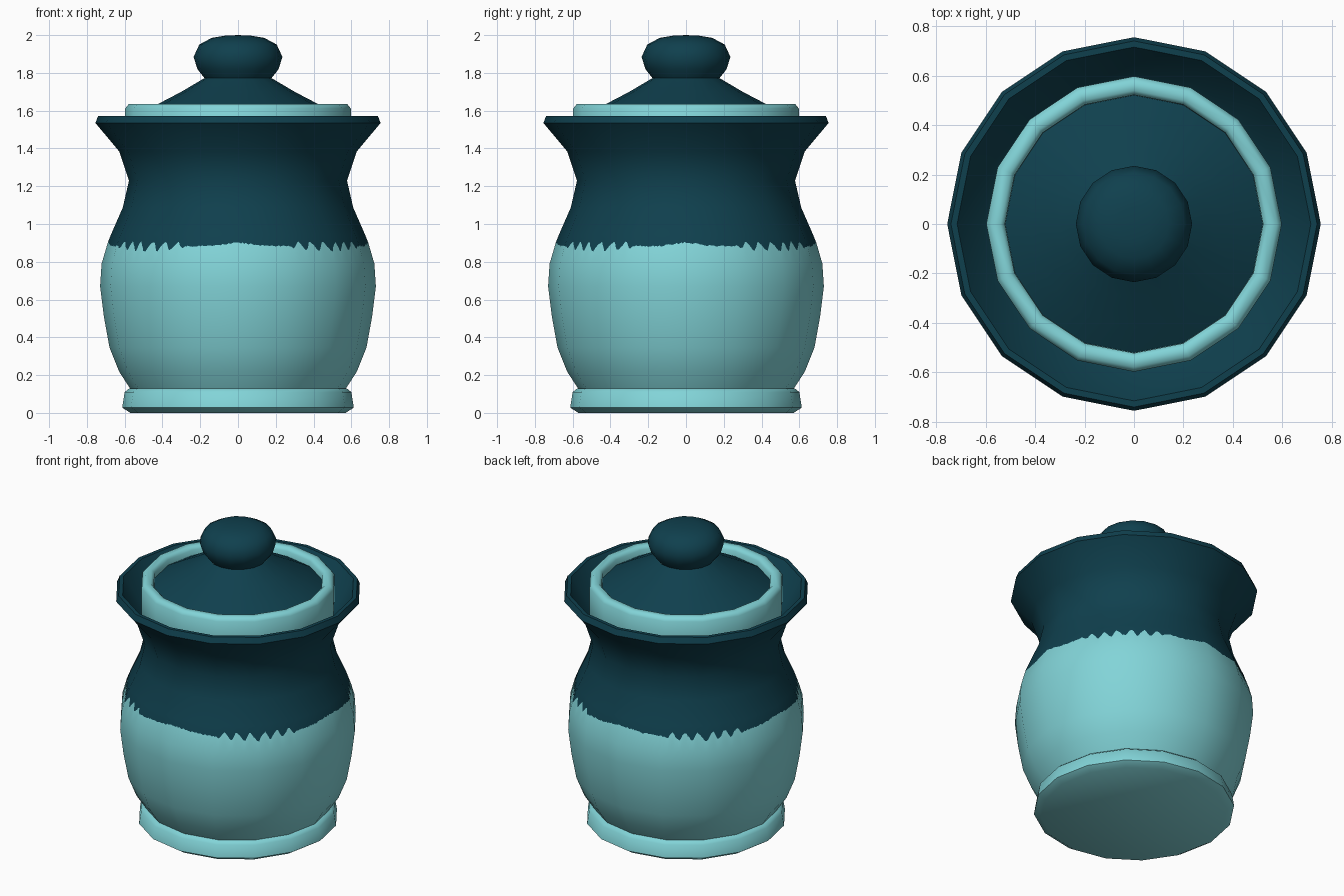
import bpy, math, random
from mathutils import Vector

if "Cube" in bpy.data.objects:
    bpy.data.objects.remove(bpy.data.objects["Cube"])

random.seed(4)
SIDES, SUB = 16, 32          # 16-sided jar; body columns per side for the glaze edge


def material(name, rgb):
    m = bpy.data.materials.new(name)
    m.diffuse_color = (*rgb, 1)
    m.use_nodes = True
    m.node_tree.nodes["Principled BSDF"].inputs["Base Color"].default_value = m.diffuse_color
    return m


dark = material("dark_teal_glaze", (0.0048, 0.051, 0.076))
light = material("pale_turquoise_glaze", (0.223, 0.658, 0.686))


def make(name, verts, faces, mats):
    me = bpy.data.meshes.new(name)
    me.from_pydata(verts, [], faces)
    for m in mats:
        me.materials.append(m)
    for p in me.polygons:
        p.use_smooth = True
    ob = bpy.data.objects.new(name, me)
    bpy.context.scene.collection.objects.link(ob)
    return ob


def lathe(name, profile, mat, angle=40):
    verts, faces, rings = [], [], []
    for r, z in profile:
        n = SIDES if r > 0 else 1
        rings.append([len(verts) + j for j in range(n)])
        for j in range(n):
            a = 2 * math.pi * j / SIDES
            verts.append((r * math.cos(a), r * math.sin(a), z))
    for lo, hi in zip(rings, rings[1:]):
        for j in range(SIDES):
            k = (j + 1) % SIDES
            f = [lo[j % len(lo)], lo[k % len(lo)], hi[k % len(hi)], hi[j % len(hi)]]
            faces.append(list(dict.fromkeys(f)))
    ob = make(name, verts, faces, [mat])
    ob.data.set_sharp_from_angle(angle=math.radians(angle))
    return ob


# Foot, rim with funnel-shaped inside, lid ring, lid with knob
lathe("foot", [(0, 0), (0.57, 0), (0.613, 0.028), (0.60, 0.11), (0.575, 0.13), (0.54, 0.135)], light, 60)
lathe("rim", [(0.755, 1.535), (0.74, 1.573), (0.715, 1.573), (0.62, 1.43), (0.56, 1.38)], dark)
lathe("lid_ring", [(0.58, 1.38), (0.597, 1.43), (0.597, 1.612), (0.578, 1.635), (0.54, 1.635),
                   (0.522, 1.615), (0.52, 1.56)], light, 60)
lathe("lid", [(0.53, 1.575), (0.42, 1.637), (0.30, 1.70), (0.178, 1.772)], dark)
lathe("knob", [(0.172, 1.765), (0.215, 1.82), (0.235, 1.885), (0.205, 1.95), (0.14, 1.985),
               (0.07, 1.997), (0, 2.0)], dark, 60)

# Body: the flat 16-sided wall is split finely so the two glazes meet in a drip line
low = [(0.56, 0.11), (0.572, 0.13), (0.63, 0.22), (0.68, 0.345), (0.71, 0.51), (0.73, 0.67), (0.722, 0.79)]
high = [(0.672, 0.945), (0.61, 1.087), (0.577, 1.23), (0.628, 1.383), (0.755, 1.535)]
prof = low + [(0.694, 0.89)] + high
CUT, N = len(low), SIDES * SUB


def drip_height(deg):
    a = deg % 90
    a = min(a, 90 - a)                       # repeats mirrored in every quarter
    z = 0.903 - 0.02 * min(a / 12, 1) + random.uniform(-0.004, 0.004)
    if a > 21:
        z += 0.03 * min((a - 21) / 8, 1) * math.sin(2 * math.pi * a / 6.6) * (0.75 + 0.25 * math.sin(a))
    return z


def on_profile(z):
    for (r0, z0), (r1, z1) in zip(prof, prof[1:]):
        if z0 <= z <= z1:
            return r0 + (r1 - r0) * (z - z0) / (z1 - z0)


# Smooth normals of each profile point, as (outward, up)
slopes = []
for i in range(len(prof)):
    n = Vector((0, 0))
    for k in (i - 1, i):
        if 0 <= k < len(prof) - 1:
            (r0, z0), (r1, z1) = prof[k], prof[k + 1]
            n += Vector((z1 - z0, r0 - r1)).normalized()
    slopes.append(n.normalized())

line = [drip_height(360 * j / N) for j in range(N)]
verts, normals, faces = [], [], []
for i, (r, z) in enumerate(prof):
    for j in range(N):
        side, t = j // SUB, (j % SUB) / SUB
        a0, a1 = (2 * math.pi * s / SIDES for s in (side, side + 1))
        d = Vector((math.cos(a0), math.sin(a0), 0)).lerp(Vector((math.cos(a1), math.sin(a1), 0)), t)
        zz = line[j] if i == CUT else z
        p = d * (on_profile(zz) if i == CUT else r)
        verts.append((p.x, p.y, zz))
        nd = d.normalized() * slopes[i].x
        normals.append((nd.x, nd.y, slopes[i].y))
for i in range(len(prof) - 1):
    for j in range(N):
        k = (j + 1) % N
        faces.append((i * N + j, i * N + k, (i + 1) * N + k, (i + 1) * N + j))
body = make("jar_body", verts, faces, [light, dark])
for p in body.data.polygons:
    p.material_index = 1 if p.index // N >= CUT else 0
body.data.normals_split_custom_set_from_vertices(normals)
